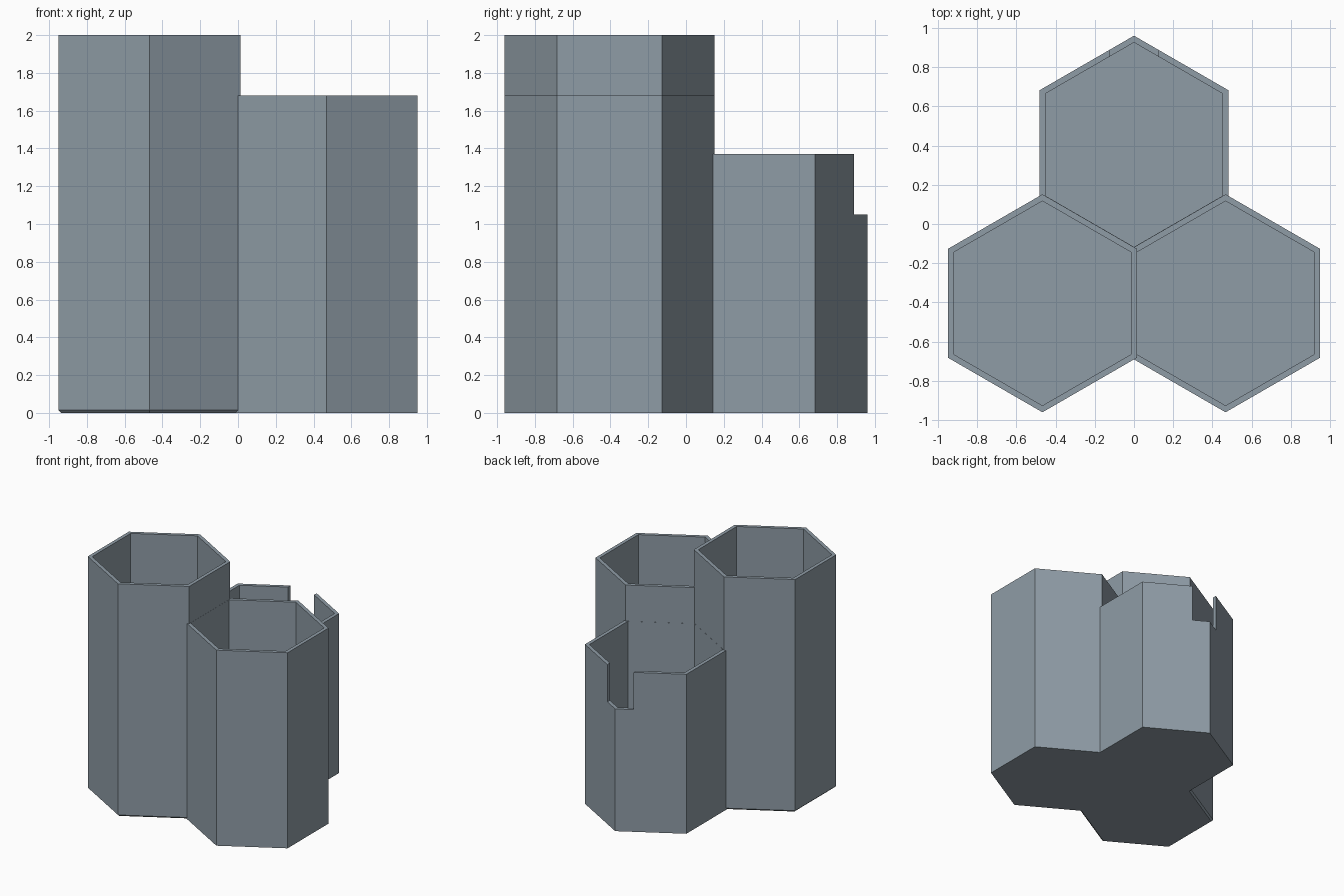
import bpy, bmesh, math

if "Cube" in bpy.data.objects:
    bpy.data.objects.remove(bpy.data.objects["Cube"])

APOTHEM, WALL, FLOOR = 0.482, 0.03, 0.03
SPACING = 0.935                      # neighbouring cups share one wall
ROW_Y = SPACING * math.sqrt(3) / 4

grey = bpy.data.materials.new("slate grey")
grey.diffuse_color = (0.275, 0.333, 0.381, 1)
grey.use_nodes = True
grey.node_tree.nodes["Principled BSDF"].inputs["Base Color"].default_value = grey.diffuse_color


def hexagon(bm, cx, cy, z, apothem):
    """Ring of six vertices with corners pointing along y."""
    r = apothem / math.cos(math.pi / 6)
    angles = [math.radians(30 + 60 * i) for i in range(6)]
    return [bm.verts.new((cx + r * math.cos(a), cy + r * math.sin(a), z)) for a in angles]


def hex_cup(name, cx, cy, height, foot=0.0):
    """Open hexagonal cup; foot is the size of the chamfer at the base."""
    bm = bmesh.new()
    section = [(0, APOTHEM - foot)]
    if foot:
        section.append((foot, APOTHEM))
    section += [(height, APOTHEM), (height, APOTHEM - WALL), (FLOOR, APOTHEM - WALL)]
    rings = [hexagon(bm, cx, cy, z, a) for z, a in section]
    for low, high in zip(rings, rings[1:]):
        for i in range(6):
            j = (i + 1) % 6
            bm.faces.new((low[i], low[j], high[j], high[i]))
    bm.faces.new(rings[0][::-1])
    bm.faces.new(rings[-1])
    bmesh.ops.recalc_face_normals(bm, faces=bm.faces)
    mesh = bpy.data.meshes.new(name)
    bm.to_mesh(mesh)
    bm.free()
    mesh.materials.append(grey)
    obj = bpy.data.objects.new(name, mesh)
    bpy.context.collection.objects.link(obj)
    return obj


# Three cups stepping down in height
hex_cup("tall_cup", -SPACING / 2, -ROW_Y, 2.0, foot=0.014)
hex_cup("middle_cup", SPACING / 2, -ROW_Y, 1.68)
short_cup = hex_cup("short_cup", 0, ROW_Y, 1.37)

# Slot through the back corner of the short cup
bpy.ops.mesh.primitive_cube_add(size=1, location=(0, 0.95, 1.30))
cutter = bpy.context.object
cutter.name = "slot_cutter"
cutter.scale = (0.25, 0.30, 0.50)
cutter.data.materials.append(grey)
cutter.hide_render = True
cutter.display_type = 'WIRE'
slot = short_cup.modifiers.new("slot", 'BOOLEAN')
slot.operation = 'DIFFERENCE'
slot.solver = 'EXACT'
slot.object = cutter
